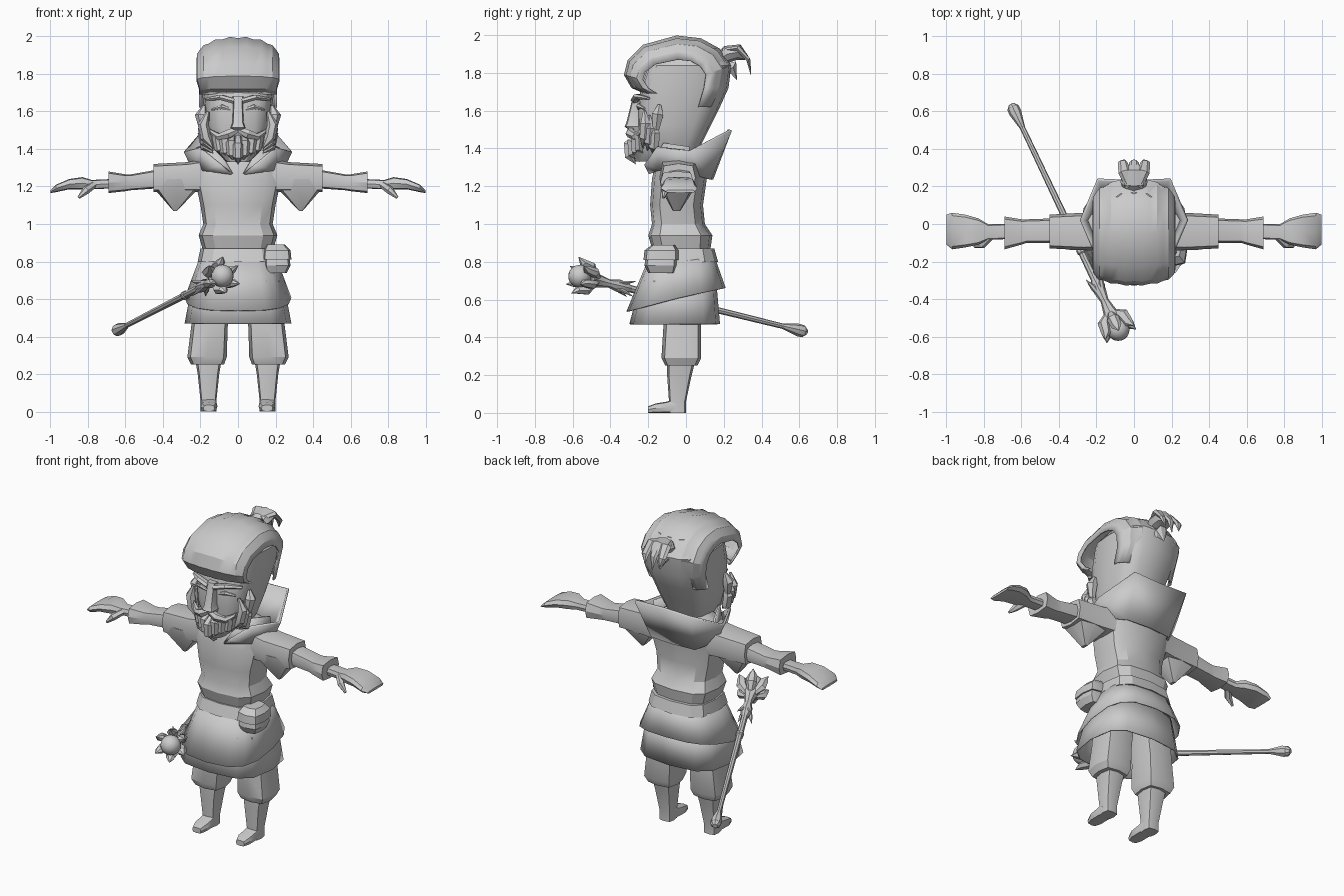
import bpy, bmesh, math
from mathutils import Vector

if "Cube" in bpy.data.objects:
    bpy.data.objects.remove(bpy.data.objects["Cube"])

grey = bpy.data.materials.new("plain_grey")
grey.use_nodes = True
grey.diffuse_color = (0.6, 0.6, 0.6, 1)
grey.node_tree.nodes["Principled BSDF"].inputs["Base Color"].default_value = (0.6, 0.6, 0.6, 1)
parts = []


def finish(name, bm, mirror=False, thick=0):
    bmesh.ops.remove_doubles(bm, verts=bm.verts, dist=0.0005)
    bmesh.ops.recalc_face_normals(bm, faces=bm.faces)
    mesh = bpy.data.meshes.new(name)
    bm.to_mesh(mesh)
    bm.free()
    obj = bpy.data.objects.new(name, mesh)
    bpy.context.collection.objects.link(obj)
    mesh.materials.append(grey)
    if mirror:
        obj.modifiers.new("mirror", "MIRROR")
    if thick:
        obj.modifiers.new("thickness", "SOLIDIFY").thickness = thick
    parts.append(obj)
    return obj


def loft(name, rings, closed=True, caps=True, mirror=False, thick=0):
    """Skin a list of equally long point rings."""
    bm = bmesh.new()
    rows = [[bm.verts.new(p) for p in ring] for ring in rings]
    n = len(rows[0])
    for a, b in zip(rows, rows[1:]):
        for i in range(n if closed else n - 1):
            j = (i + 1) % n
            bm.faces.new((a[i], a[j], b[j], b[i]))
    if caps:
        bm.faces.new(rows[0])
        bm.faces.new(rows[-1])
    return finish(name, bm, mirror, thick)


def ring(axis, pos, a0, a1, b0, b1, n, power):
    """Rounded box outline across one axis, given by its two extents."""
    pts = []
    for i in range(n):
        t = math.tau * i / n
        c, s = [math.copysign(abs(v) ** power, v) for v in (math.cos(t), math.sin(t))]
        p = [(a0 + a1) / 2 + c * (a1 - a0) / 2, (b0 + b1) / 2 + s * (b1 - b0) / 2]
        p.insert("xyz".index(axis), pos)
        pts.append(p)
    return pts


def body(name, axis, rows, n=8, power=0.5, **kw):
    return loft(name, [ring(axis, *row, n, power) for row in rows], **kw)


def trunk(name, rows, n=12, power=0.65, **kw):
    """Centred upright form from rows of height, half width, front, back."""
    return body(name, "z", [(z, -w, w, f, b) for z, w, f, b in rows], n, power, **kw)


def tube(name, path, n=6, flat=(1, 1), mirror=False):
    """Tapering tube along points with radii."""
    pts = [Vector(p[:3]) for p in path]
    whole = (pts[-1] - pts[0]).normalized()
    ref = Vector((0, 0, 1)) if abs(whole.z) < 0.8 else Vector((0, 1, 0))
    rings = []
    for i, p in enumerate(pts):
        d = (pts[min(i + 1, len(pts) - 1)] - pts[max(i - 1, 0)]).normalized()
        u = d.cross(ref).normalized()
        v = u.cross(d)
        r = path[i][3]
        rings.append([p + u * r * flat[0] * math.cos(math.tau * k / n)
                      + v * r * flat[1] * math.sin(math.tau * k / n) for k in range(n)])
    return loft(name, rings, mirror=mirror)


# Tunic, belt and layered skirt
trunk("tunic", [(.87, .19, -.18, .13), (.94, .21, -.2, .14), (1, .185, -.18, .1),
                (1.1, .2, -.19, .09), (1.24, .23, -.18, .11), (1.33, .23, -.16, .12),
                (1.39, .12, -.13, .06)])
trunk("belt", [(.8, .215, -.215, .17), (.87, .2, -.19, .15)])
trunk("lower_skirt", [(.7, .24, -.24, .16), (.47, .285, -.3, .18)], caps=False, thick=.008)
waist = ring("z", .86, -.19, .19, -.18, .14, 16, .7)
hem = [(x, y, .62 + .26 * y if y < 0 else .62 + .2 * y)
       for x, y, z in ring("z", .6, -.285, .285, -.315, .21, 16, .7)]
hem = [(x, y, max(z, .48)) for x, y, z in hem]
loft("upper_skirt", [waist, hem], caps=False, thick=.008)

# Belt pouch with flap
body("pouch", "z", [(.74, .15, .26, -.2, -.06), (.78, .14, .28, -.22, -.05),
                    (.85, .14, .27, -.21, -.05)])
body("pouch_flap", "z", [(.81, .13, .285, -.225, -.04), (.86, .135, .28, -.22, -.04),
                         (.89, .15, .25, -.18, -.06)])

# Legs, boots and feet
body("trousers", "z", [(.65, .03, .23, -.12, .08), (.45, .055, .25, -.12, .08),
                       (.29, .06, .27, -.13, .08), (.25, .075, .25, -.11, .06)], mirror=True)
body("boot_shaft", "z", [(.26, .09, .225, -.1, .045), (.2, .1, .215, -.1, .03),
                         (.06, .115, .2, -.09, 0), (0, .115, .2, -.09, 0)], mirror=True)
body("boot_toe", "y", [(-.05, .115, .2, 0, .08), (-.1, .11, .2, 0, .06),
                       (-.16, .11, .2, 0, .05), (-.2, .125, .185, 0, .035)], mirror=True)

# Sleeves, forearms and hands
body("upper_sleeve", "x", [(.15, -.14, .08, 1.17, 1.35), (.27, -.14, .06, 1.17, 1.33),
                           (.45, -.13, .05, 1.17, 1.32)], mirror=True)
body("sleeve_drape", "z", [(1.24, .2, .45, -.14, .05), (1.18, .22, .44, -.13, .04),
                           (1.07, .325, .345, -.07, -.03)], mirror=True)
body("forearm", "x", [(.43, -.1, .03, 1.19, 1.29), (.57, -.1, .025, 1.18, 1.265),
                      (.6, -.11, .025, 1.175, 1.265), (.69, -.135, .04, 1.165, 1.28)], mirror=True)
body("hand", "x", [(.67, -.08, 0, 1.19, 1.24), (.78, -.085, 0, 1.185, 1.235),
                   (.83, -.11, .03, 1.185, 1.25), (.9, -.125, .05, 1.185, 1.24),
                   (.97, -.135, .06, 1.17, 1.21), (1, -.11, .05, 1.165, 1.18)], mirror=True)
tube("thumb", [(.77, -.07, 1.21, .02), (.81, -.11, 1.18, .022), (.85, -.12, 1.14, .008)],
     mirror=True)

# Tall open collar and front lapel
low = [(0, .13, 1.24), (.15, .12, 1.24), (.22, .02, 1.27), (.18, -.13, 1.29), (.03, -.185, 1.27)]
top = [(0, .22, 1.5), (.19, .23, 1.5), (.275, .02, 1.39), (.2, -.15, 1.41), (.09, -.21, 1.32)]
loft("collar", [low, top], closed=False, caps=False, mirror=True, thick=.015)
inner = [(x * .8, y * .8, z + .02) for x, y, z in top[2:]]
loft("inner_collar", [low[2:], inner], closed=False, caps=False, mirror=True, thick=.01)

# Head
trunk("head", [(1.33, .09, -.16, .04), (1.42, .14, -.24, .08), (1.52, .165, -.255, .13),
               (1.62, .18, -.255, .18), (1.72, .195, -.24, .225), (1.84, .205, -.2, .24),
               (1.93, .13, -.13, .17)], n=16)

# Ridged swept-back hair: one arc repeated in narrowing strips
arc = [(-.22, 1.69), (-.29, 1.72), (-.33, 1.79), (-.31, 1.87), (-.23, 1.95), (-.05, 2),
       (.08, 1.985), (.18, 1.93), (.24, 1.84), (.22, 1.72), (.16, 1.62)]
strips = []
count = 16
for i in range(count + 1):
    u = 2 * i / count - 1
    angle = u * math.pi / 2
    size = 0.52 + 0.48 * math.cos(angle) ** 0.8 if abs(u) < 1 else 0.52
    size *= 0.965 if i % 2 == 0 else 1
    strips.append([(.222 * math.sin(angle) * (1 if z > 1.74 else .94),
                    -.03 + (y + .03) * (size if y > 0 else size ** .6),
                    1.74 + (z - 1.74) * (size if z > 1.74 else 1)) for y, z in arc])
loft("swept_hair", strips, closed=False, caps=False, thick=.01)

# Tied knot and loose tufts at the back
tube("hair_knot", [(0, .16, 1.86, .04), (0, .22, 1.9, .065), (0, .28, 1.91, .06),
                   (0, .32, 1.88, .02)], n=8, flat=(1.1, .7))
for side in (-1, 0, 1):
    tube("hair_tuft", [(side * .02, .2, 1.92, .025), (side * .05, .28, 1.93, .035),
                       (side * .06, .33, 1.87, .025), (side * .05, .345, 1.78 + .03 * abs(side), 0)],
         flat=(1, .5))
tube("hair_tie", [(0, .19, 1.8, .05), (0, .25, 1.83, .04), (0, .27, 1.76, 0)])

# Nose, brows, eyelids and sideburns
body("nose", "z", [(1.49, -.03, .03, -.29, -.23), (1.515, -.04, .04, -.325, -.23),
                   (1.54, -.03, .03, -.315, -.23), (1.66, -.025, .025, -.285, -.22),
                   (1.68, -.03, .03, -.28, -.2)])
tube("brow", [(.02, -.27, 1.655, .02), (.09, -.26, 1.675, .02), (.17, -.2, 1.665, .01)],
     flat=(1.2, .8), mirror=True)
tube("eyelid", [(.04, -.25, 1.61, .008), (.085, -.25, 1.625, .014), (.14, -.22, 1.61, .006)],
     mirror=True)
tube("ear", [(.18, -.14, 1.63, .01), (.195, -.15, 1.58, .035), (.185, -.16, 1.5, .02)], mirror=True)
for k in range(3):
    back = k * .025
    tube("sideburn", [(.16, -.22 + back, 1.6 - back, .008), (.185, -.215 + back, 1.53 - back, .03),
                      (.17, -.22 + back, 1.46 - back, .03), (.13, -.23 + back, 1.4 - back / 2, 0)],
         mirror=True)

# Moustache and beard locks
tube("moustache", [(0, -.29, 1.505, .018), (.05, -.295, 1.48, .026), (.1, -.27, 1.465, .02),
                   (.14, -.24, 1.49, .012), (.15, -.23, 1.51, 0)], mirror=True)
for k in range(-3, 4):
    x = k * .033
    y = -.295 + abs(k) * .018
    z = abs(k) * .014
    tube("beard_lock", [(x, y + .04, 1.46, .02), (x * 1.1, y - .01, 1.42 + z, .03),
                        (x, y - .005, 1.36 + z, .028), (x * .7, y + .03, 1.315 + z, 0)])
trunk("beard_base", [(1.33, .06, -.27, -.14), (1.39, .115, -.29, -.12), (1.46, .13, -.27, -.12)])

# Staff with butt, collars, orb and leafy crown
head, tail = Vector((-.09, -.55, .72)), Vector((-.65, .63, .43))
along = (head - tail).normalized()
right = along.cross(Vector((0, 0, 1))).normalized()
up = right.cross(along)


def on_staff(name, rows, n=8):
    return tube(name, [(*(head - along * d), r) for d, r in rows], n)


length = (head - tail).length
on_staff("staff_shaft", [(.04, .022), (.25, .02), (length - .08, .014)])
on_staff("staff_butt", [(length - .13, .015), (length - .04, .034), (length - .01, .032),
                        (length + .01, .015)])
on_staff("staff_grip", [(.05, .05), (.1, .035), (.16, .022), (.22, .034), (.27, .028), (.3, .016)])
on_staff("staff_band", [(.44, .016), (.45, .024), (.47, .024), (.48, .016)])
bm = bmesh.new()
bmesh.ops.create_uvsphere(bm, u_segments=20, v_segments=12, radius=.06)
bmesh.ops.translate(bm, verts=bm.verts, vec=head + along * .015)
finish("staff_orb", bm)


def crown(name, leaves, rows):
    """Ring of leaves from rows of distance, spread, half width."""
    for i in range(leaves):
        t = math.tau * (i + .5) / leaves
        out = right * math.cos(t) + up * math.sin(t)
        tube(name, [(*(head - along * d + out * s), r) for d, s, r in rows], 6, (.8, .6))


crown("crown_leaf", 6, [(.08, .025, .02), (.04, .065, .042), (-.01, .075, .035), (-.045, .1, 0)])
crown("grip_leaf", 4, [(.2, .02, .012), (.25, .035, .018), (.3, .06, 0)])

# Soft shading inside facets, sharp at real edges
bpy.ops.object.select_all(action="DESELECT")
for obj in parts:
    obj.select_set(True)
bpy.context.view_layer.objects.active = parts[0]
bpy.ops.object.shade_smooth_by_angle(angle=math.radians(30))
